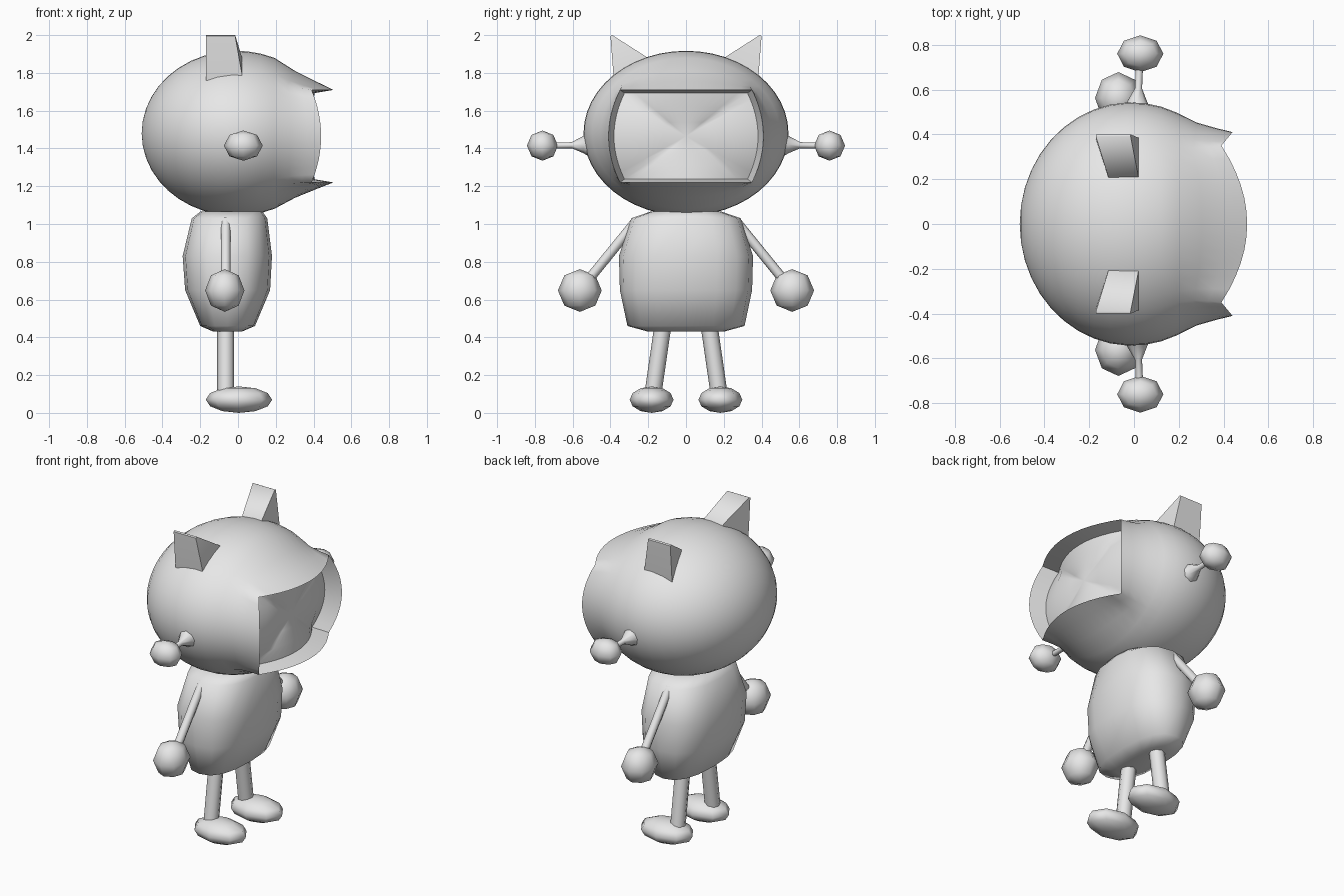
import bpy, bmesh, math
from mathutils import Vector, Matrix

if "Cube" in bpy.data.objects:
    bpy.data.objects.remove(bpy.data.objects["Cube"])

grey = bpy.data.materials.new("plain_grey")
grey.diffuse_color = (0.8, 0.8, 0.8, 1)
grey.use_nodes = True
grey.node_tree.nodes["Principled BSDF"].inputs["Base Color"].default_value = grey.diffuse_color


def finish(name, bm, angle=60):
    bmesh.ops.recalc_face_normals(bm, faces=bm.faces)
    me = bpy.data.meshes.new(name)
    bm.to_mesh(me)
    bm.free()
    me.materials.append(grey)
    me.shade_smooth()
    me.set_sharp_from_angle(angle=math.radians(angle))
    ob = bpy.data.objects.new(name, me)
    bpy.context.collection.objects.link(ob)
    return ob


def loft(name, rings, angle=60, tips=(None, None)):
    """Bridge equal-length closed rings; close the ends with a point or an n-gon."""
    bm = bmesh.new()
    vs = [[bm.verts.new(p) for p in r] for r in rings]
    n = len(vs[0])
    for a, b in zip(vs, vs[1:]):
        for i in range(n):
            j = (i + 1) % n
            bm.faces.new((a[i], a[j], b[j], b[i]))
    for ring, tip in ((vs[0], tips[0]), (vs[-1], tips[1])):
        if tip is None:
            bm.faces.new(ring)
        else:
            c = bm.verts.new(tip)
            for i in range(n):
                bm.faces.new((ring[i], ring[(i + 1) % n], c))
    return finish(name, bm, angle)


def tube(name, points, radii, sides=8):
    d = Vector(points[-1]) - Vector(points[0])
    q = d.to_track_quat('Z', 'Y')
    rings = []
    for p, r in zip(points, radii):
        rings.append([Vector(p) + q @ Vector((r * math.cos(2 * math.pi * i / sides),
                                              r * math.sin(2 * math.pi * i / sides), 0))
                      for i in range(sides)])
    return loft(name, rings)


def ball(name, centre, size, rings=4):
    bm = bmesh.new()
    bmesh.ops.create_uvsphere(bm, u_segments=8, v_segments=rings, radius=1)
    bm.transform(Matrix.Translation(centre) @ Matrix.Diagonal((*size, 1)))
    return finish(name, bm, 80)


# Head: ellipsoid rings around the x axis, running into a square flared face rim
SIDE = 12
square = []
for k in range(4):
    for i in range(SIDE):
        s = -1 + 2 * i / SIDE
        square.append([(1, s), (-s, 1), (-1, -s), (s, -1)][k])


def rim(u, v):
    if abs(v) >= abs(u):
        return Vector((0.505 - 0.115 * u * u, 0.35 * u, 1.465 + 0.245 * v))
    return Vector((0.44 - 0.05 * v * v, (0.41 - 0.06 * v * v) * u, 1.465 + 0.245 * v))


def skull(u, v, phi):
    t = math.atan2(math.tan(v * math.pi / 4), 1) if abs(u) == 1 else 0
    if abs(u) == 1:
        c, s = u * math.cos(t), math.sin(t)
    else:
        t = u * math.pi / 4
        c, s = math.sin(t), v * math.cos(t)
    r = math.sin(phi)
    return Vector((-0.01 - 0.5 * math.cos(phi), 0.543 * r * c, 1.48 + 0.437 * r * s))


last = math.radians(114)
rings = [[skull(u, v, last * k / 13) for u, v in square] for k in range(1, 14)]
for f, pinch in ((0.35, 0.972), (0.7, 0.982), (1, 1)):
    ring = []
    for u, v in square:
        p = skull(u, v, last).lerp(rim(u, v), f)
        ring.append((p.x, p.y * pinch, 1.47 + (p.z - 1.47) * pinch))
    rings.append(ring)
# recessed face inside the rim
for scale, depth in ((0.93, 0.10), (0.62, 0.09), (0.3, 0.105)):
    ring = []
    for u, v in square:
        p = rim(u, v)
        x = p.x - depth if scale > 0.9 else 0.37 + (p.x - 0.42) * scale * 0.5
        ring.append((x, p.y * scale, 1.465 + (p.z - 1.465) * scale))
    rings.append(ring)
loft("head", rings, 55, ((-0.51, 0, 1.48), (0.375, 0, 1.465)))

# Body: soft box lofted upwards
rows = [(0.43, -0.13, 0.02, 0.20), (0.46, -0.20, 0.09, 0.31), (0.65, -0.28, 0.17, 0.35),
        (0.83, -0.293, 0.18, 0.355), (1.03, -0.245, 0.155, 0.29), (1.065, -0.20, 0.13, 0.19)]


def power(a):
    return math.copysign(abs(a) ** 0.8, a)


body = []
for z, x0, x1, w in rows:
    body.append([((x0 + x1) / 2 + (x1 - x0) / 2 * power(math.cos(math.pi * i / 8)),
                  w * power(math.sin(math.pi * i / 8)), z) for i in range(16)])
loft("body", body, 80)

# Paired parts
for s, tag in ((1, "left"), (-1, "right")):
    loft("ear_" + tag, [
        [(-0.11, 0.20 * s, 1.84), (0.02, 0.20 * s, 1.84), (0.02, 0.38 * s, 1.76), (-0.17, 0.38 * s, 1.76)],
        [(-0.115, 0.21 * s, 1.885), (0.02, 0.21 * s, 1.885), (0.02, 0.385 * s, 1.80), (-0.17, 0.385 * s, 1.80)],
        [(-0.17, 0.39 * s, 2.0), (-0.015, 0.39 * s, 2.0), (-0.015, 0.4 * s, 1.995), (-0.17, 0.4 * s, 1.995)]])
    tube("side_stem_" + tag, [(0.015, 0.51 * s, 1.42), (0.015, 0.545 * s, 1.42), (0.02, 0.605 * s, 1.417),
                              (0.025, 0.72 * s, 1.415)], [0.065, 0.045, 0.016, 0.016])
    ball("side_knob_" + tag, (0.028, 0.76 * s, 1.415), (0.103, 0.082, 0.08))
    tube("arm_" + tag, [(-0.065, 0.26 * s, 1.02), (-0.065, 0.52 * s, 0.70)], [0.026, 0.026])
    ball("hand_" + tag, (-0.07, 0.562 * s, 0.648), (0.104, 0.116, 0.113))
    tube("leg_" + tag, [(-0.065, 0.12 * s, 0.48), (-0.065, 0.175 * s, 0.10)], [0.045, 0.045])
    ball("foot_" + tag, (0.005, 0.182 * s, 0.07), (0.176, 0.116, 0.07), 6)
